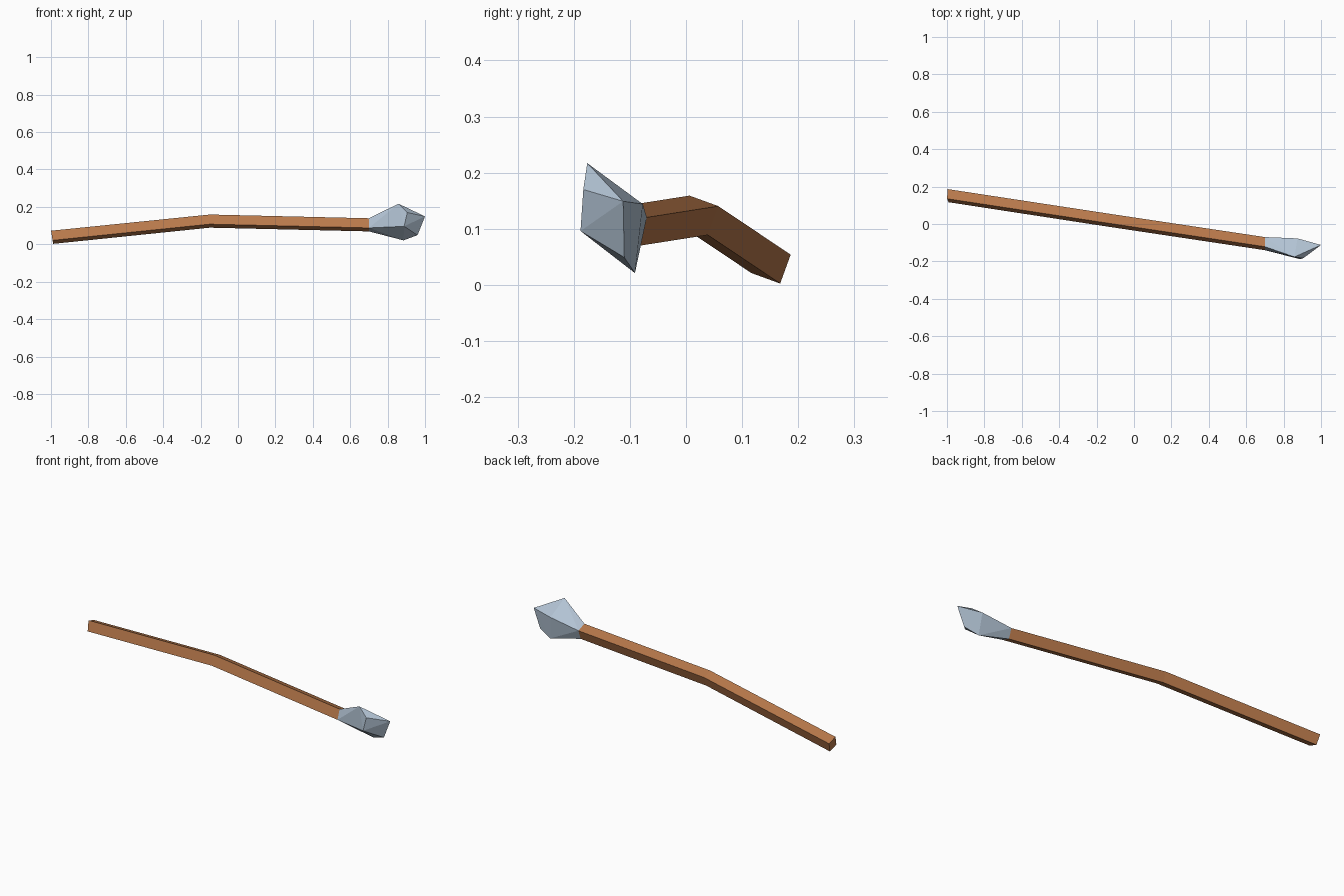
import bpy, bmesh, math

if "Cube" in bpy.data.objects:
    bpy.data.objects.remove(bpy.data.objects["Cube"])

def material(name, rgb):
    m = bpy.data.materials.new(name)
    m.diffuse_color = (*rgb, 1)
    m.use_nodes = True
    m.node_tree.nodes["Principled BSDF"].inputs["Base Color"].default_value = m.diffuse_color
    return m

def finish(bm, name, mat):
    bmesh.ops.recalc_face_normals(bm, faces=bm.faces[:])
    me = bpy.data.meshes.new(name)
    bm.to_mesh(me)
    bm.free()
    me.materials.append(mat)
    ob = bpy.data.objects.new(name, me)
    bpy.context.collection.objects.link(ob)
    return ob

def square(x, y, z, lean=0.0, r=0.0387):
    """Corners of a tilted square section; lean pushes the lower corners along x."""
    pts = []
    for k in range(4):
        a = math.radians(25 + 90 * k)
        dy, dz = r * math.cos(a), r * math.sin(a)
        pts.append((x - lean * dz / r, y + dy, z + dz))
    return pts

wood = material("brown wood", (0.48, 0.19, 0.07))
stone = material("blue grey stone", (0.45, 0.55, 0.66))

# Bent wooden shaft: three square sections joined by a loft
sections = [square(-0.994, 0.1515, 0.0375, 0.006),
            square(-0.15, 0.0225, 0.124),
            square(0.70, -0.105, 0.104)]
bm = bmesh.new()
rings = [[bm.verts.new(p) for p in s] for s in sections]
for a, b in zip(rings, rings[1:]):
    for i in range(4):
        j = (i + 1) % 4
        bm.faces.new((a[i], a[j], b[j], b[i]))
bm.faces.new(rings[0])
bm.faces.new(rings[-1])
finish(bm, "shaft", wood)

# Chipped stone head: hull over the shaft end, the widest ring and the cutting edge
widest = [(0.858, -0.176, 0.217), (0.905, -0.183, 0.17), (0.888, -0.188, 0.096),
          (0.885, -0.091, 0.021), (0.874, -0.077, 0.144)]
edge = [(1.0, -0.112, 0.149), (0.96, -0.11, 0.049)]
bm = bmesh.new()
for p in sections[-1] + widest + edge:
    bm.verts.new(p)
bmesh.ops.convex_hull(bm, input=bm.verts[:])
finish(bm, "stone_head", stone)
